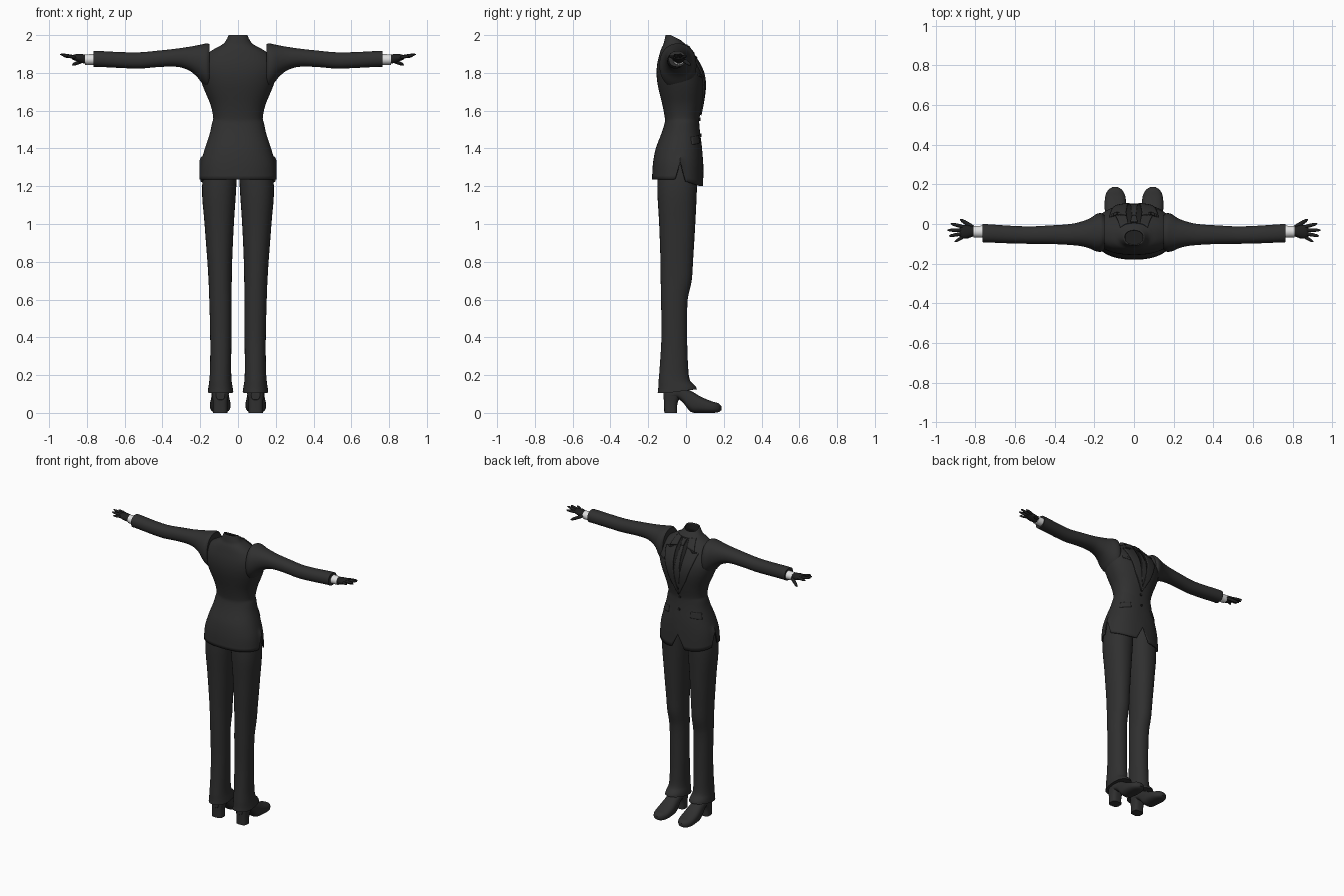
import bpy, bmesh, math
from mathutils import Vector

if "Cube" in bpy.data.objects:
    bpy.data.objects.remove(bpy.data.objects["Cube"])


def material(name, r, g, b):
    m = bpy.data.materials.new(name)
    m.diffuse_color = (r, g, b, 1)
    m.use_nodes = True
    m.node_tree.nodes["Principled BSDF"].inputs["Base Color"].default_value = m.diffuse_color
    return m


SUIT = material("charcoal suit", 0.029, 0.029, 0.029)
BLACK = material("black glove", 0.014, 0.014, 0.014)
WHITE = material("white cuff", 0.75, 0.75, 0.75)


def finish(name, bm, mat, shell=0, angle=40):
    bmesh.ops.recalc_face_normals(bm, faces=bm.faces)
    me = bpy.data.meshes.new(name)
    bm.to_mesh(me)
    bm.free()
    ob = bpy.data.objects.new(name, me)
    bpy.context.collection.objects.link(ob)
    me.materials.append(mat)
    bpy.ops.object.select_all(action='DESELECT')
    ob.select_set(True)
    bpy.context.view_layer.objects.active = ob
    bpy.ops.object.shade_smooth_by_angle(angle=math.radians(angle))
    if shell:
        mod = ob.modifiers.new("cloth thickness", 'SOLIDIFY')
        mod.thickness = shell
        mod.offset = -1
    return ob


def sample(secs, t):
    """Smooth (Hermite) interpolation of section rows (t, u0, u1, v0, v1)."""
    t = min(max(t, secs[0][0]), secs[-1][0])
    i = 0
    while i < len(secs) - 2 and t > secs[i + 1][0]:
        i += 1

    def slope(k, c):
        a, b = secs[max(k - 1, 0)], secs[min(k + 1, len(secs) - 1)]
        return (b[c] - a[c]) / (b[0] - a[0])
    p, q = secs[i], secs[i + 1]
    h = q[0] - p[0]
    s = (t - p[0]) / h
    return [(2*s**3 - 3*s*s + 1)*p[c] + (s**3 - 2*s*s + s)*h*slope(i, c)
            + (3*s*s - 2*s**3)*q[c] + (s**3 - s*s)*h*slope(i + 1, c) for c in range(1, 5)]


def loft(name, secs, axis, mat, e=2.0, n=32, sub=4, caps=True, side=1, warp=None, shell=0):
    """Skin superellipse rings along an axis; side=-1 mirrors in x."""
    ts = [a[0] + (b[0] - a[0])*k/sub for a, b in zip(secs, secs[1:]) for k in range(sub)]
    ts.append(secs[-1][0])
    bm = bmesh.new()
    rings = []
    for t in ts:
        u0, u1, v0, v1 = sample(secs, t)
        ring = []
        for k in range(n):
            a = 2*math.pi*k/n
            c, s = math.cos(a), math.sin(a)
            u = (u0 + u1)/2 + (u1 - u0)/2*math.copysign(abs(c)**(2/e), c)
            v = (v0 + v1)/2 + (v1 - v0)/2*math.copysign(abs(s)**(2/e), s)
            p = {'x': (t, u, v), 'y': (u, t, v), 'z': (u, v, t)}[axis]
            if warp:
                p = warp(*p)
            ring.append(bm.verts.new((p[0]*side, p[1], p[2])))
        rings.append(ring)
    for r, q in zip(rings, rings[1:]):
        for k in range(n):
            bm.faces.new((r[k], r[(k+1) % n], q[(k+1) % n], q[k]))
    if caps:
        bm.faces.new(rings[0])
        bm.faces.new(rings[-1])
    return finish(name, bm, mat, shell)


# Jacket body: rows are z, x range, y range (chest looks towards +y)
def row(z, hw, y0, y1):
    return (z, -hw, hw, y0, y1)


TORSO = [row(1.23, .205, -.18, .092), row(1.32, .197, -.175, .09), row(1.40, .175, -.16, .085),
         row(1.48, .149, -.13, .075), row(1.535, .137, -.113, .07), row(1.56, .131, -.112, .071),
         row(1.63, .145, -.125, .085), row(1.70, .174, -.142, .096), row(1.75, .193, -.152, .098),
         row(1.80, .205, -.156, .09), row(1.85, .20, -.152, .068), row(1.90, .165, -.14, .037),
         row(1.93, .12, -.13, .014), row(1.95, .083, -.12, 0), row(1.97, .066, -.115, -.012),
         row(2.0, .05, -.108, -.03)]
E = 2.3


def hem(x, y, z):
    if z < 1.36:                                   # side vents and front cutaway
        low = 1.235 - .035*max(0, min(1, (y + .03)/.11))
        if abs(x) > .1:
            low += .10*max(0, 1 - abs(y + .03)/.028)
        if y > 0:
            low += .10*max(0, 1 - abs(x)/.05)
        z = 1.36 - (1.36 - z)*(1.36 - low)/.13
    elif z > 1.95:                                 # neckline dips at the front
        z -= (z - 1.95)*.5*max(0, min(1, (y + .08)/.05))
    return x, y, z


loft("jacket_body", TORSO, 'z', SUIT, e=E, n=96, caps=False, warp=hem, shell=.007)
loft("neck_lining", [(1.905, -.13, .13, -.125, .02), (1.915, -.12, .12, -.12, .01)], 'z', BLACK, sub=1)


def chest_y(x, z):
    x0, x1, y0, y1 = sample(TORSO, z)
    f = max(0, 1 - abs(x/x1)**E)
    return (y0 + y1)/2 + (y1 - y0)/2*f**(1/E)


def plate(name, rows, mat, side=1, lift=.005, cols=8, sub=6):
    """Cloth panel laid on the chest; rows are (x0, z0, x1, z1)."""
    bm = bmesh.new()
    grid = []
    steps = [(a, b, k/sub) for a, b in zip(rows, rows[1:]) for k in range(sub)]
    steps.append((rows[-2], rows[-1], 1))
    for a, b, s in steps:
        x0, z0, x1, z1 = [p + (q - p)*s for p, q in zip(a, b)]
        line = []
        for c in range(cols + 1):
            x, z = x0 + (x1 - x0)*c/cols, z0 + (z1 - z0)*c/cols
            line.append(bm.verts.new((x*side, chest_y(x, z) + lift, z)))
        grid.append(line)
    for r, q in zip(grid, grid[1:]):
        for c in range(cols):
            bm.faces.new((r[c], r[c+1], q[c+1], q[c]))
    bm.normal_update()
    if sum(f.normal.y for f in bm.faces) < 0:
        bmesh.ops.reverse_faces(bm, faces=bm.faces)
    ob = finish(name, bm, mat, shell=.008)
    return ob


# Shirt front and tie
plate("shirt_front", [(-.04, 1.945, .04, 1.945), (-.045, 1.85, .045, 1.85), (-.002, 1.6, .002, 1.6)], BLACK, lift=.002)
plate("tie_knot", [(-.018, 1.945, .018, 1.945), (-.010, 1.905, .010, 1.905)], SUIT, lift=.012)
plate("tie_blade", [(-.010, 1.905, .010, 1.905), (-.022, 1.72, .022, 1.72), (-.004, 1.62, .004, 1.62)], SUIT, lift=.006)

for side, tag in ((1, "right"), (-1, "left")):
    # Lapels, collar leaf and pocket flaps
    plate("collar_leaf_" + tag, [(.03, 1.95, .07, 1.952), (.038, 1.90, .095, 1.885)], SUIT, side, lift=.009)
    plate("lapel_" + tag, [(.038, 1.90, .085, 1.875), (.04, 1.87, .125, 1.88), (.033, 1.79, .105, 1.80),
                           (.02, 1.70, .065, 1.69), (-.004, 1.58, .002, 1.575)], SUIT, side, lift=.008)
    plate("pocket_flap_" + tag, [(.085, 1.47, .142, 1.46), (.085, 1.43, .15, 1.42)], SUIT, side)

    # Sleeve: rows are x, y range, z range
    loft("sleeve_" + tag, [(.150, -.13, .045, 1.72, 1.952), (.165, -.14, .055, 1.722, 1.956),
                           (.19, -.138, .05, 1.745, 1.951), (.22, -.125, .03, 1.782, 1.945),
                           (.26, -.113, .014, 1.813, 1.938), (.32, -.106, 0, 1.832, 1.929),
                           (.42, -.101, -.007, 1.831, 1.918), (.52, -.10, -.012, 1.823, 1.909),
                           (.62, -.098, -.009, 1.826, 1.91), (.74, -.093, -.001, 1.832, 1.916),
                           (.765, -.092, 0, 1.832, 1.916)], 'x', SUIT, e=2.2, side=side)

    # White shirt cuff and gloved palm
    loft("shirt_cuff_" + tag, [(.75, -.07, -.008, 1.842, 1.90), (.81, -.067, -.01, 1.843, 1.898)], 'x',
         WHITE, sub=1, side=side)
    loft("palm_" + tag, [(.79, -.06, -.016, 1.848, 1.892), (.815, -.064, -.012, 1.85, 1.898),
                         (.84, -.073, -.006, 1.856, 1.90), (.865, -.073, -.006, 1.866, 1.898),
                         (.88, -.066, -.012, 1.873, 1.893)], 'x', BLACK, n=16, side=side)

    # Fingers: base point, tip point, radius
    fingers = [("thumb", (.815, -.015, 1.868), (.878, .024, 1.842), .011),
               ("index", (.86, -.015, 1.885), (.925, .002, 1.888), .009),
               ("middle", (.865, -.031, 1.885), (.942, -.031, 1.898), .009),
               ("ring", (.865, -.048, 1.885), (.934, -.061, 1.895), .009),
               ("little", (.86, -.064, 1.882), (.905, -.09, 1.888), .008)]
    for fname, a, b, r in fingers:
        a, b = Vector(a), Vector(b)
        d = b - a
        rows = [(-.1, r*.8), (.1, r), (.5, r), (.85, r*.75), (1, r*.25)]
        loft(fname + "_finger_" + tag, [(t, -w, w, -w, w) for t, w in rows], 'x', BLACK, n=10, sub=2,
             side=side, warp=lambda t, u, v, a=a, d=d: (a.x + d.x*t - d.y*u/d.length,
                                                        a.y + d.y*t + d.x*u/d.length, a.z + d.z*t + v))

    # Trouser leg with flared hem, lower at the heel
    loft("trouser_leg_" + tag, [(.105, .025, .160, -.15, .058), (.13, .028, .157, -.147, .05),
                                (.17, .034, .152, -.145, .022), (.23, .036, .148, -.14, .012),
                                (.40, .035, .147, -.13, .006), (.60, .034, .152, -.132, .009),
                                (.70, .033, .156, -.134, .03), (.80, .031, .162, -.135, .037),
                                (1.0, .022, .177, -.142, .049), (1.2, .009, .19, -.152, .058),
                                (1.4, .002, .16, -.14, .06)], 'z', SUIT, e=2.2, side=side,
         warp=lambda x, y, z: (x, y, z + .02*max(0, .17 - z)/.065*max(0, min(1, (y + .1)/.15))))

    # Shoe upper and heel
    loft("shoe_" + tag, [(-.118, .07, .116, .07, .12), (-.10, .053, .133, .055, .14),
                         (-.05, .048, .140, .075, .145), (-.02, .050, .138, .058, .137),
                         (.025, .045, .143, .006, .117), (.08, .040, .148, 0, .085),
                         (.14, .044, .145, 0, .06), (.172, .06, .13, .004, .051),
                         (.187, .082, .108, .014, .036)], 'y', SUIT, e=2.6, side=side)
    loft("heel_" + tag, [(0, .056, .132, -.115, -.047), (.05, .056, .132, -.116, -.045),
                         (.10, .05, .138, -.118, -.025)], 'z', SUIT, e=3, side=side)

# Chest pocket and buttons
plate("chest_pocket", [(.10, 1.79, .15, 1.80), (.10, 1.775, .15, 1.785)], SUIT, lift=.004)
for i, z in enumerate((1.555, 1.47)):
    y = chest_y(0, z)
    loft("button_%d" % (i + 1), [(y - .002, -.009, .009, z - .009, z + .009),
                                 (y + .006, -.009, .009, z - .009, z + .009)], 'y', BLACK, n=16, sub=1)
